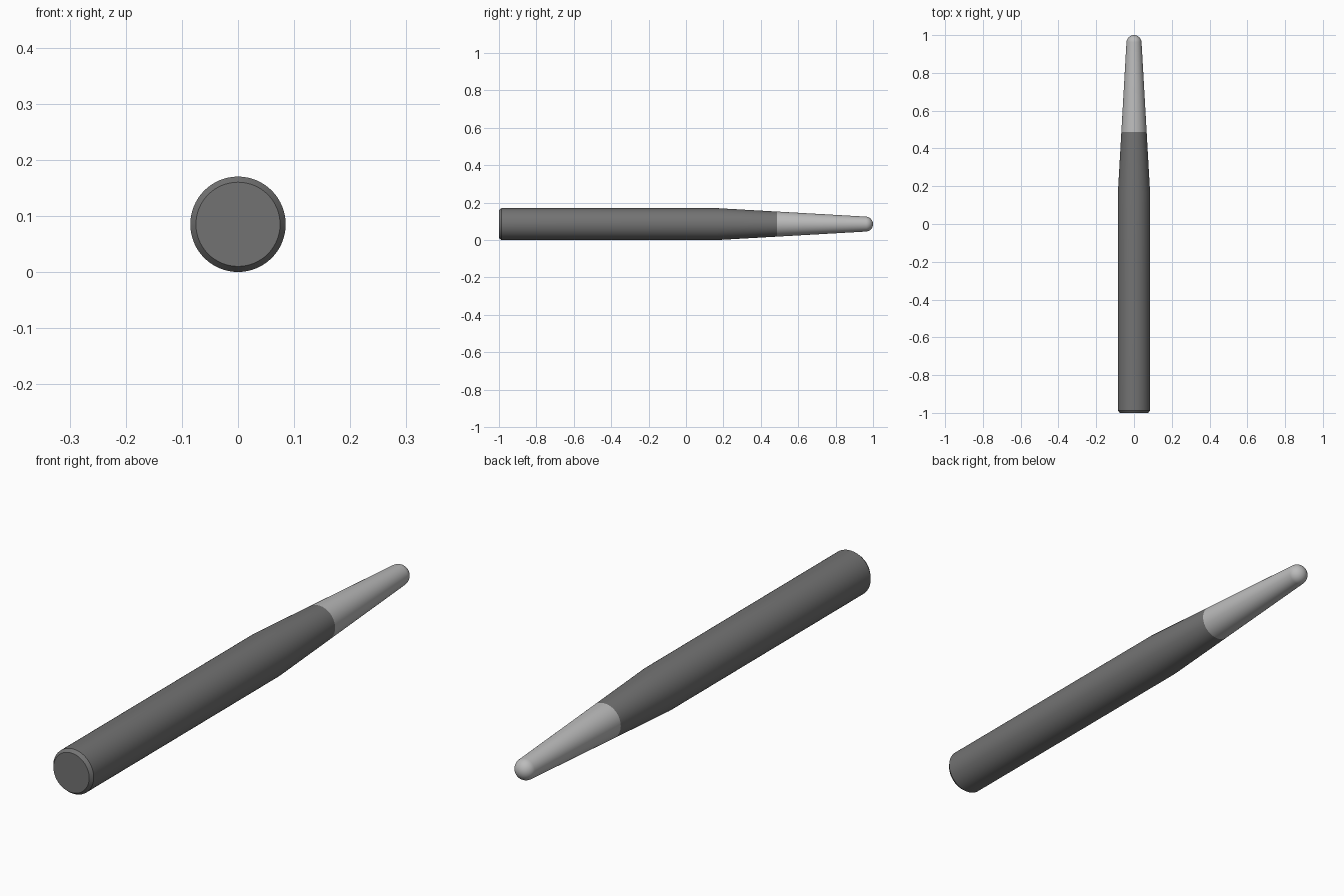
import bpy, bmesh, math

if "Cube" in bpy.data.objects:
    bpy.data.objects.remove(bpy.data.objects["Cube"])

R = 0.085      # shaft radius, also the height of the axis
SIDES = 64


def lathe(name, profile, color):
    """Revolve (radius, y) points around the y axis; zero radius makes a pole."""
    bm = bmesh.new()
    rings = []
    for r, y in profile:
        if r < 1e-6:
            rings.append([bm.verts.new((0, y, 0))] * SIDES)
        else:
            rings.append([bm.verts.new((r * math.cos(2 * math.pi * i / SIDES), y,
                                        r * math.sin(2 * math.pi * i / SIDES)))
                          for i in range(SIDES)])
    for a, b in zip(rings, rings[1:]):
        for i in range(SIDES):
            j = (i + 1) % SIDES
            bm.faces.new(list(dict.fromkeys((a[i], b[i], b[j], a[j]))))
    bmesh.ops.recalc_face_normals(bm, faces=bm.faces)
    # Orient open shells outward
    bm.faces.ensure_lookup_table()
    f = max(bm.faces, key=lambda q: q.calc_center_median().z)
    if f.normal.z < 0:
        bmesh.ops.reverse_faces(bm, faces=bm.faces)
    mesh = bpy.data.meshes.new(name)
    bm.to_mesh(mesh)
    bm.free()
    ob = bpy.data.objects.new(name, mesh)
    ob.location.z = R
    bpy.context.collection.objects.link(ob)
    mat = bpy.data.materials.new(name + "_grey")
    mat.diffuse_color = (color, color, color, 1)
    mat.use_nodes = True
    mat.node_tree.nodes["Principled BSDF"].inputs["Base Color"].default_value = mat.diffuse_color
    mesh.materials.append(mat)
    bpy.ops.object.select_all(action='DESELECT')
    ob.select_set(True)
    bpy.context.view_layer.objects.active = ob
    bpy.ops.object.shade_smooth_by_angle(angle=math.radians(30))
    return ob


# Dark shaft: flat chamfered butt, straight grip, start of the taper
lathe("shaft", [(0, -1), (0.075, -1), (R, -0.987), (R, 0.17), (0.067, 0.487)], 0.17)

# Light tip: rest of the taper, ending in a round nose
nose = 0.04
start = math.atan((0.067 - nose) / (0.96 - 0.487))
arc = [start + (math.pi / 2 - start) * k / 12 for k in range(13)]
lathe("tip", [(0.067, 0.487)] +
      [(nose * math.cos(t), 0.96 + nose * math.sin(t)) for t in arc], 0.5)
